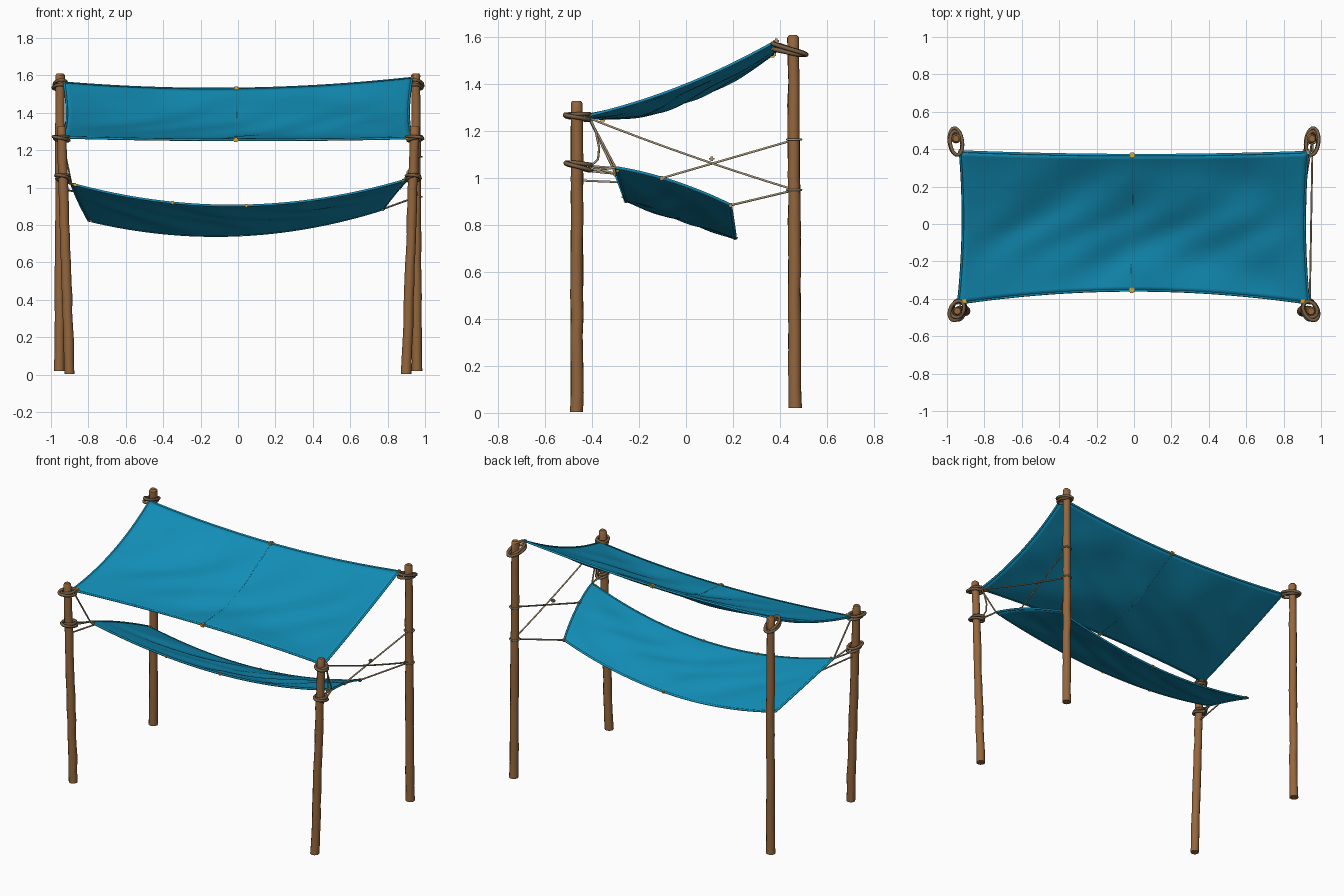
import bpy, bmesh, math, random
from mathutils import Vector as V

if "Cube" in bpy.data.objects:
    bpy.data.objects.remove(bpy.data.objects["Cube"])

random.seed(4)


def material(name, rgb):
    m = bpy.data.materials.new(name)
    m.diffuse_color = (*rgb, 1)
    m.use_nodes = True
    m.node_tree.nodes["Principled BSDF"].inputs["Base Color"].default_value = m.diffuse_color
    return m


BLUE = material("blue_canvas", (0.006, 0.27, 0.47))
WOOD = material("brown_wood", (0.30, 0.135, 0.047))
ROPE = material("pale_rope", (0.40, 0.31, 0.19))
LASH = material("dark_rope", (0.19, 0.115, 0.058))
BRASS = material("brass", (0.70, 0.39, 0.04))


def add_mesh(name, bm, mat, angle=40):
    bmesh.ops.recalc_face_normals(bm, faces=bm.faces)
    me = bpy.data.meshes.new(name)
    bm.to_mesh(me)
    bm.free()
    me.materials.append(mat)
    ob = bpy.data.objects.new(name, me)
    bpy.context.collection.objects.link(ob)
    bpy.ops.object.select_all(action='DESELECT')
    ob.select_set(True)
    bpy.context.view_layer.objects.active = ob
    bpy.ops.object.shade_smooth_by_angle(angle=math.radians(angle))
    return ob


def tube(name, pts, r, mat, cyclic=False):
    """Round cord along a list of points."""
    cu = bpy.data.curves.new(name, 'CURVE')
    cu.dimensions = '3D'
    cu.bevel_depth = r
    cu.bevel_resolution = 1
    cu.use_fill_caps = True
    sp = cu.splines.new('POLY')
    sp.points.add(len(pts) - 1)
    for p, q in zip(sp.points, pts):
        p.co = (*q, 1)
    sp.use_cyclic_u = cyclic
    cu.materials.append(mat)
    ob = bpy.data.objects.new(name, cu)
    bpy.context.collection.objects.link(ob)
    bpy.ops.object.select_all(action='DESELECT')
    ob.select_set(True)
    bpy.context.view_layer.objects.active = ob
    bpy.ops.object.convert(target='MESH')
    return ob


def line(name, a, b, sag=0.005, r=0.005):
    """Slightly slack rope between two points."""
    a, b = V(a), V(b)
    tube(name, [a.lerp(b, t / 8) - V((0, 0, sag * 4 * t / 8 * (1 - t / 8))) for t in range(9)], r, ROPE)


def post(name, bottom, top):
    """Rough pole with uneven rings and a chamfered top."""
    b, t = V(bottom), V(top)
    bm = bmesh.new()
    rings, n, count = [], 12, 16
    for i in range(count + 2):
        f = min(i / count, 1)
        c = b.lerp(t, f)
        r = 0.0275 - 0.003 * f + random.uniform(-0.0012, 0.0012)
        if i == count:
            c.z -= 0.01
        if i == count + 1:
            r *= 0.7
        c += V((random.uniform(-.002, .002), random.uniform(-.002, .002), 0))
        rings.append([bm.verts.new(c + V((r * math.cos(k * math.tau / n), r * math.sin(k * math.tau / n), 0)))
                      for k in range(n)])
    for lo, hi in zip(rings, rings[1:]):
        for k in range(n):
            bm.faces.new((lo[k], lo[(k + 1) % n], hi[(k + 1) % n], hi[k]))
    bm.faces.new(rings[0][::-1])
    bm.faces.new(rings[-1])
    add_mesh(name, bm, WOOD)


def sheet(corners, pulls, folds):
    """Surface function: corners FL FR BL BR, edge pulls front back left right centre."""
    fl, fr, bl, br = map(V, corners)
    pf, pb, pl, pr, pc = map(V, pulls)

    def at(u, v):
        hu, hv = 4 * u * (1 - u), 4 * v * (1 - v)
        p = fl.lerp(fr, u).lerp(bl.lerp(br, u), v)
        p += hu * ((1 - v) * pf + v * pb) + hv * ((1 - u) * pl + u * pr) + hu * hv * pc
        # soft diagonal creases fanning from the centre seam
        w = abs(u - 0.5)
        crease = (math.sin(17 * w + 8 * v + 2 * math.sin(5 * u))
                  + 0.7 * math.sin(26 * u - 11 * v + 1.5 * math.sin(7 * v)))
        p.z += folds * crease * min(1, 1.5 * hv) * min(1, 2 * hu)
        return p
    return at


def cloth(name, at, nu=64, nv=32):
    bm = bmesh.new()
    g = [[bm.verts.new(at(i / nu, j / nv)) for i in range(nu + 1)] for j in range(nv + 1)]
    for j in range(nv):
        for i in range(nu):
            bm.faces.new((g[j][i], g[j][i + 1], g[j + 1][i + 1], g[j + 1][i]))
    ob = add_mesh(name, bm, BLUE, 60)
    mod = ob.modifiers.new("thickness", 'SOLIDIFY')
    mod.thickness = 0.008
    mod.offset = 0
    # rolled hem round the edge
    s = [k / 32 for k in range(32)]
    rim = ([at(t, 0) for t in s] + [at(1, t) for t in s]
           + [at(1 - t, 1) for t in s] + [at(0, 1 - t) for t in s])
    tube(name + "_hem", rim, 0.007, BLUE, True)


def clip(name, p, size=(0.03, 0.03, 0.024), mat=BRASS):
    """Small rounded block clipped on a cloth edge."""
    bm = bmesh.new()
    bmesh.ops.create_cube(bm, size=1)
    bmesh.ops.scale(bm, vec=size, verts=bm.verts)
    bmesh.ops.bevel(bm, geom=bm.edges[:], offset=0.006, segments=2, affect='EDGES')
    bmesh.ops.translate(bm, vec=p, verts=bm.verts)
    add_mesh(name, bm, mat)


def lashing(name, centre, reach, a, b, tilt):
    """Two rope turns round a post, stretched towards the cloth corner."""
    c, d = V(centre), V(reach).normalized()
    side = V((-d.y, d.x, 0))
    pts = []
    for k in range(48):
        th = k * math.tau / 24
        turn = 0.009 * math.sin(th / 2)
        pts.append(c + d * (a + turn) * math.cos(th) + side * (b + turn / 3) * math.sin(th)
                   + V((0, 0, tilt * math.cos(th) + 0.012 * math.cos(th / 2))))
    tube(name, pts, 0.0095, LASH, True)


# posts
for s, n in ((-1, "left"), (1, "right")):
    post(f"front_{n}_post", (s * 0.90, -0.465, 0.003), (s * 0.945, -0.465, 1.33))
    post(f"back_{n}_post", (s * 0.955, 0.465, 0.02), (s * 0.95, 0.458, 1.61))

# upper canopy, sloping up to the back
canopy = sheet([(-0.94, -0.425, 1.268), (0.935, -0.425, 1.265), (-0.93, 0.388, 1.56), (0.93, 0.385, 1.585)],
               [(0, 0.07, -0.012), (0, -0.018, -0.045), (0.02, 0, -0.035), (-0.02, 0, -0.035), (0, 0, -0.025)],
               0.0075)
cloth("canopy", canopy)
tube("canopy_seam", [canopy(0.495, k / 32) for k in range(33)], 0.0055, BLUE)

# lower hammock sheet, sloping down to the back
hammock = sheet([(-0.89, -0.30, 1.02), (0.91, -0.30, 1.045), (-0.80, 0.19, 0.825), (0.775, 0.19, 0.885)],
                [(0, 0.045, -0.13), (0, 0.02, -0.11), (-0.01, 0, 0.01), (0.01, 0, 0.02), (0, 0, -0.015)],
                0.005)
cloth("hammock", hammock)

# brass clips and rope knots on the cloth edges
for i, (u, v) in enumerate([(0.015, 0.01), (0.985, 0.01), (0.495, 0), (0.495, 1)]):
    clip(f"canopy_clip_{i}", canopy(u, v))
for i, (u, v) in enumerate([(0.01, 0), (0.3, 0), (0.52, 0), (0.985, 0.01), (0.52, 1), (0.01, 0.99)]):
    clip(f"hammock_clip_{i}", hammock(u, v), (0.024, 0.024, 0.018))
for i, p in enumerate([canopy(0, 1), canopy(1, 1), hammock(1, 0.4), hammock(1, 1), V((0.912, 0.11, 1.083))]):
    clip(f"rope_knot_{i}", p, (0.024, 0.024, 0.02), ROPE)

# lashings round the posts
for s, n in ((-1, "left"), (1, "right")):
    lashing(f"back_{n}_lashing", (s * 0.952, 0.437, 1.545), (-s * 0.012, -0.1, 0), 0.068, 0.033, 0.018)
    lashing(f"front_{n}_lashing", (s * 0.945, -0.46, 1.265), (-s * 0.03, 0.06, 0), 0.05, 0.035, -0.004)
    lashing(f"front_{n}_lower_lashing", (s * 0.937, -0.455, 1.055), (-s * 0.01, 0.06, 0), 0.05, 0.034, -0.01)

    # front ropes between canopy, post and hammock corner
    corner = hammock(0 if s < 0 else 1, 0)
    top = V((s * 0.94, -0.415, 1.26))
    line(f"front_{n}_hanger", top, corner, 0)
    line(f"front_{n}_tie_upper", (s * 0.92, -0.42, 1.055), corner, 0.002)
    line(f"front_{n}_tie_lower", (s * 0.945, -0.43, 1.035), corner, 0.002)
slack = [(0.94, -0.41, 1.26), (0.935, -0.385, 1.20), (0.93, -0.37, 1.13), (0.93, -0.375, 1.08), (0.935, -0.42, 1.04)]
tube("slack_rope", slack, 0.005, ROPE)

# crossed ropes on the right side
line("long_cross_rope", (0.94, -0.41, 1.255), (0.955, 0.465, 0.95), 0.01)
line("short_cross_rope", hammock(1, 0.4), (0.955, 0.465, 1.165), 0)
line("back_corner_rope", hammock(1, 1), (0.955, 0.465, 0.95), 0)
line("left_edge_rope", (-0.93, -0.44, 0.99), hammock(0, 0.25), 0)
for z in (0.95, 1.165):
    ring = [(0.953 + 0.03 * math.cos(k * math.tau / 16), 0.461 + 0.03 * math.sin(k * math.tau / 16), z) for k in range(16)]
    tube("post_rope_ring", ring, 0.005, ROPE, True)
